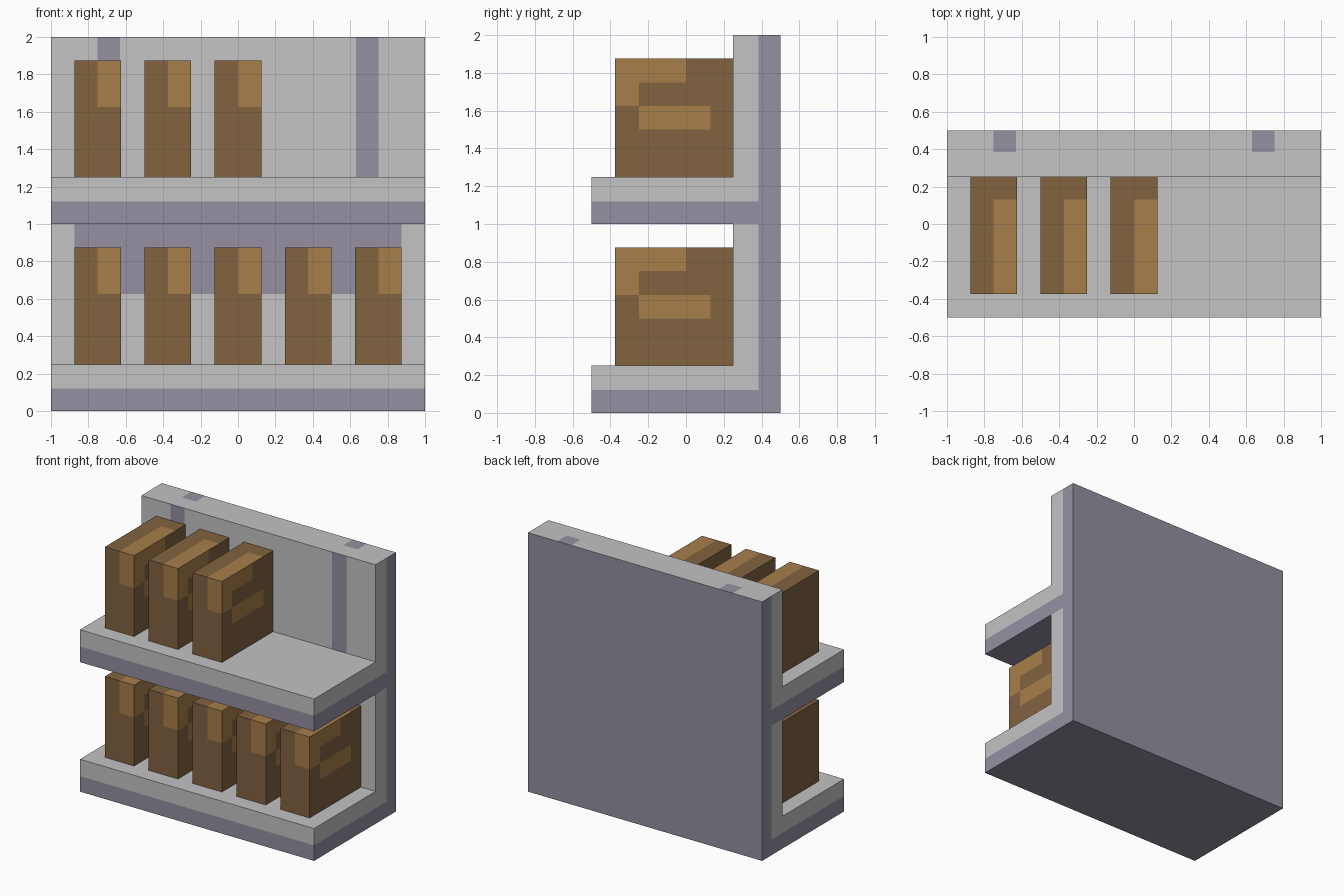
import bpy
import bmesh
from mathutils import Vector

if "Cube" in bpy.data.objects:
    bpy.data.objects.remove(bpy.data.objects["Cube"])


def material(name, colour):
    m = bpy.data.materials.new(name)
    m.diffuse_color = (*colour, 1)
    m.use_nodes = True
    m.node_tree.nodes["Principled BSDF"].inputs["Base Color"].default_value = m.diffuse_color
    return m


GREY = material("light grey", (0.546, 0.546, 0.546))
LAVENDER = material("lavender grey", (0.301, 0.279, 0.352))
DARK = material("dark brown", (0.223, 0.125, 0.051))
LIGHT = material("light brown", (0.392, 0.209, 0.069))


def block_solid(name, cuts, solid, paint, mats):
    """Closed skin around the filled cells of a cut grid, painted by a rule."""
    bm = bmesh.new()
    verts = {}
    counts = [len(c) - 1 for c in cuts]

    def filled(cell):
        if any(i < 0 or i >= n for i, n in zip(cell, counts)):
            return False
        return solid(*[(c[i] + c[i + 1]) / 2 for c, i in zip(cuts, cell)])

    def vert(key):
        if key not in verts:
            verts[key] = bm.verts.new([c[i] for c, i in zip(cuts, key)])
        return verts[key]

    cells = [(i, j, k) for i in range(counts[0])
             for j in range(counts[1]) for k in range(counts[2])]
    for cell in filter(filled, cells):
        for axis in range(3):
            u, v = (axis + 1) % 3, (axis + 2) % 3
            for side in (0, 1):
                near = list(cell)
                near[axis] += 1 if side else -1
                if filled(near):
                    continue
                ring = []
                for du, dv in ((0, 0), (1, 0), (1, 1), (0, 1)):
                    key = list(cell)
                    key[axis] += side
                    key[u] += du
                    key[v] += dv
                    ring.append(vert(tuple(key)))
                face = bm.faces.new(ring if side else ring[::-1])
                normal = Vector((0, 0, 0))
                normal[axis] = 1 if side else -1
                face.material_index = int(paint(face.calc_center_median(), normal))
    mesh = bpy.data.meshes.new(name)
    bm.to_mesh(mesh)
    bm.free()
    for m in mats:
        mesh.materials.append(m)
    obj = bpy.data.objects.new(name, mesh)
    bpy.context.collection.objects.link(obj)
    return obj


# Shelf unit: back panel with two shelves
def shelf_shape(x, y, z):
    return y > 0.25 or z < 0.25 or 1 < z < 1.25


def shelf_paint(c, n):
    stripe = 0.63 < abs(c.x) < 0.75
    low_edge = c.z < 0.12 or 1 < c.z < 1.12
    if n.y > 0 or n.z < 0:                      # back and undersides
        return True
    if n.z > 0:                                 # tops, with stripe ends
        return stripe and c.y > 0.385
    if n.x:                                     # sides
        return low_edge or c.y > 0.385
    if c.y < 0:                                 # shelf front edges
        return low_edge
    if c.z > 1:                                 # upper panel stripes
        return stripe
    return c.z > 0.625 and abs(c.x) < 0.875     # lower panel band


block_solid("shelf_unit",
            ([-1, -0.875, -0.75, -0.63, 0.63, 0.75, 0.875, 1],
             [-0.5, 0.25, 0.385, 0.5],
             [0, 0.12, 0.25, 0.625, 1, 1.12, 1.25, 2]),
            shelf_shape, shelf_paint, (GREY, LAVENDER))


# Books: upright blocks with a lighter pattern
def add_book(name, x, z):
    def paint(c, n):
        h = c.z - z
        if n.x > 0:                             # hooked mark on the right cover
            return ((h > 0.5 and c.y < 0) or (h > 0.375 and c.y < -0.25)
                    or (0.25 < h < 0.375 and -0.25 < c.y < 0.125))
        if n.y < 0:
            return c.x > x and h > 0.375
        return n.z > 0 and c.x > x and c.y < 0.13

    block_solid(name, ([x - 0.125, x, x + 0.125],
                       [-0.375, -0.25, 0, 0.13, 0.25],
                       [z + h for h in (0, 0.25, 0.375, 0.5, 0.625)]),
                lambda *p: True, paint, (DARK, LIGHT))


for row, base, count in (("lower", 0.25, 5), ("upper", 1.25, 3)):
    for i in range(count):
        add_book(f"{row}_book_{i + 1}", -0.75 + 0.375 * i, base)
